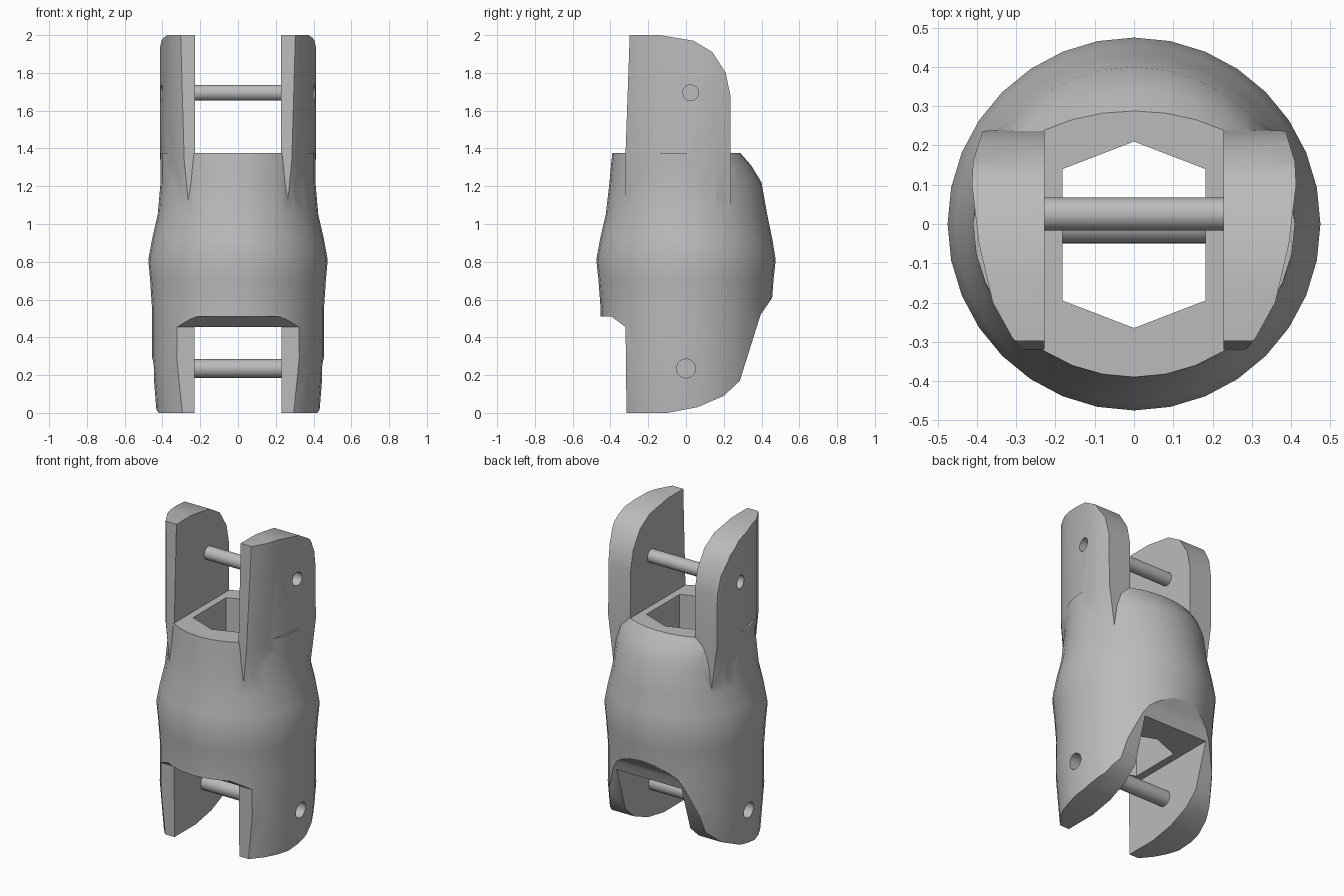
import bpy, bmesh, math

if "Cube" in bpy.data.objects:
    bpy.data.objects.remove(bpy.data.objects["Cube"])

metal = bpy.data.materials.new("grey metal")
metal.use_nodes = True
GREY = (0.5, 0.5, 0.5, 1)
metal.diffuse_color = GREY
metal.node_tree.nodes["Principled BSDF"].inputs["Base Color"].default_value = GREY


def loft(name, rings):
    """Closed solid through rings of equal point count."""
    bm = bmesh.new()
    loops = [[bm.verts.new(p) for p in ring] for ring in rings]
    n = len(loops[0])
    for a, b in zip(loops, loops[1:]):
        for i in range(n):
            j = (i + 1) % n
            bm.faces.new((a[i], a[j], b[j], b[i]))
    bm.faces.new(loops[0])
    bm.faces.new(loops[-1])
    bmesh.ops.recalc_face_normals(bm, faces=bm.faces)
    mesh = bpy.data.meshes.new(name)
    bm.to_mesh(mesh)
    bm.free()
    mesh.materials.append(metal)
    ob = bpy.data.objects.new(name, mesh)
    bpy.context.collection.objects.link(ob)
    return ob


def side_prism(name, profile, x0, x1):
    """Side outline (y, z) extruded along x."""
    return loft(name, [[(x, y, z) for y, z in profile] for x in (x0, x1)])


def rod(name, y, z, r, x0, x1, n=24):
    turn = [2 * math.pi * i / n for i in range(n)]
    return side_prism(name, [(y + r * math.cos(t), z + r * math.sin(t)) for t in turn], x0, x1)


def boolean(ob, tool, op):
    mod = ob.modifiers.new("cut", 'BOOLEAN')
    mod.operation, mod.object, mod.solver = op, tool, 'EXACT'
    bpy.context.view_layer.objects.active = ob
    bpy.ops.object.modifier_apply(modifier=mod.name)
    bpy.data.objects.remove(tool)


def body_ring(z, side, front, back, n=32):
    """Round ring with separate depth at front and back."""
    pts = []
    for i in range(n):
        t = 2 * math.pi * i / n
        s = math.sin(t)
        pts.append((side * math.cos(t), s * (back if s > 0 else front), z))
    return pts


# Round body: height, half width, front depth, back depth
body = loft("body", [body_ring(*r) for r in (
    (-0.05, .427, .43, .43), (0.3, .455, .455, .455), (0.55, .455, .452, .452),
    (0.7, .465, .463, .463), (0.81, .475, .475, .475), (0.92, .455, .455, .457),
    (1.05, .425, .425, .43), (1.22, .41, .405, .4), (1.31, .41, .397, .345),
    (1.375, .41, .39, .288))])

# Side outline of the lower fork
boolean(body, side_prism("outline", [
    (-.315, 0), (-.1, 0), (.06, .03), (.2, .09), (.285, .17), (.395, .52),
    (.45, .6), (.6, .8), (.6, 1.5), (-.6, 1.5), (-.6, .51), (-.395, .51),
    (-.32, .455)], -.6, .6), 'INTERSECT')

# Lower fork slot
boolean(body, side_prism("slot", [(-.7, -.2), (.7, -.2), (.7, .455), (-.7, .455)],
                         -.23, .23), 'DIFFERENCE')

# Six-sided bore
hexagon = [(0, .21), (.182, .14), (.182, -.195), (0, -.265), (-.182, -.195), (-.182, .14)]
boolean(body, loft("bore", [[(x, y, z) for x, y in hexagon] for z in (.2, 1.6)]), 'DIFFERENCE')

# Upper fork prongs, blended into the body
section = [(.228, -.34), (.27, -.34), (.31, -.29), (.36, -.2), (.395, -.05),
           (.413, .1), (.41, .16), (.385, .24), (.37, .26), (.228, .26)]
for sx in (1, -1):
    prong = loft("prong", [[(sx * max(x * k, .228), y, z) for x, y in section]
                           for z, k in ((1.0, .88), (1.35, 1), (2.1, 1))])
    boolean(prong, side_prism("outline", [
        (-.32, .9), (-.32, 1.375), (-.298, 2), (-.14, 2), (.04, 1.97), (.14, 1.91),
        (.21, 1.8), (.235, 1.68), (.24, .9)], -.6, .6), 'INTERSECT')
    boolean(body, prong, 'UNION')

# Pins sit in through holes, recessed from the outside
objects = [body]
for name, y, z, r in (("upper_pin", .025, 1.695, .042), ("lower_pin", 0, .235, .05)):
    boolean(body, rod("hole", y, z, r, -.6, .6), 'DIFFERENCE')
    objects.append(rod(name, y, z, r, -.33, .33))

# Smooth shading with sharp edges kept
bpy.ops.object.select_all(action='DESELECT')
for ob in objects:
    ob.select_set(True)
    bpy.context.view_layer.objects.active = ob
bpy.ops.object.shade_smooth_by_angle(angle=math.radians(30))
